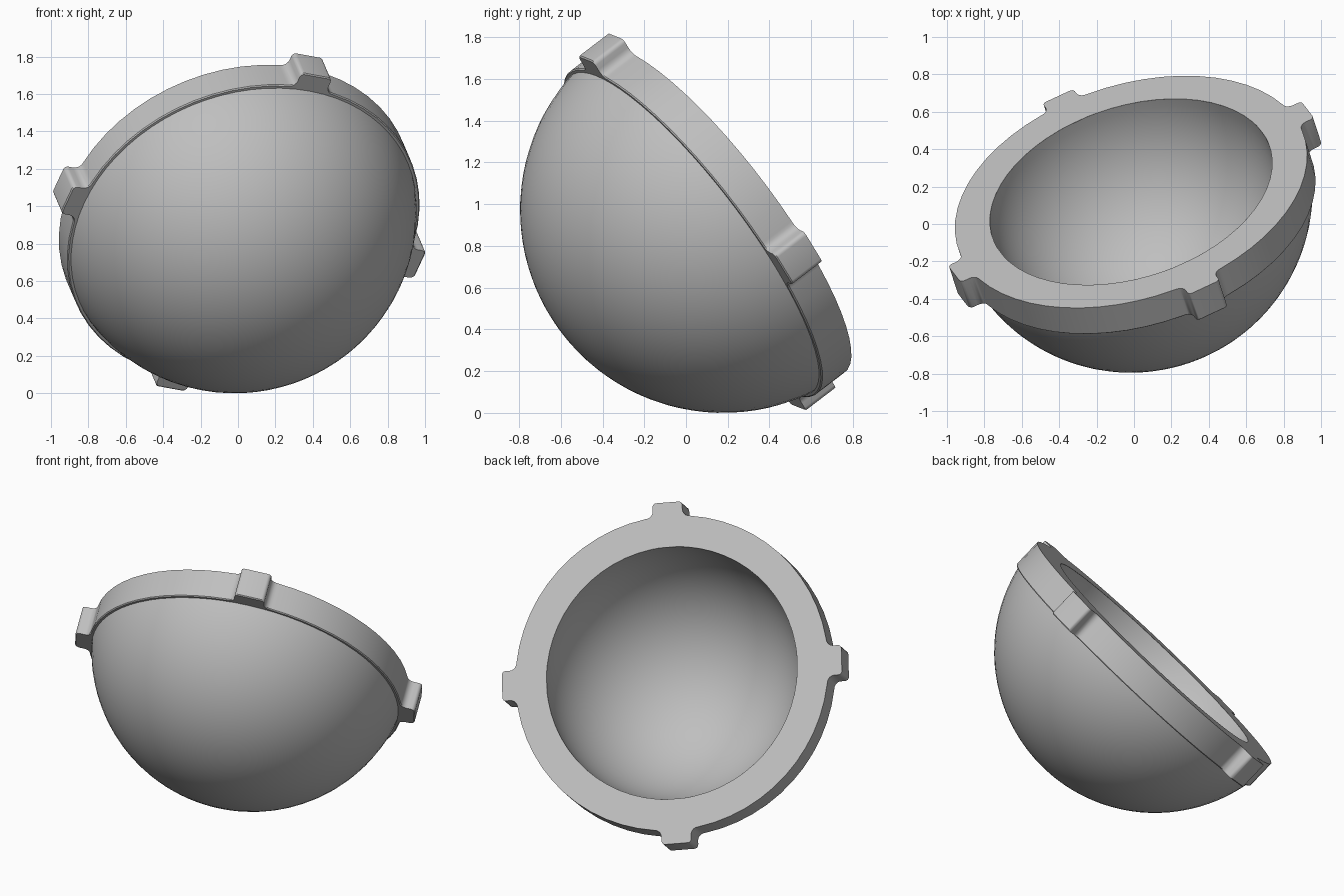
import bpy, bmesh, math
from mathutils import Matrix, Vector

if "Cube" in bpy.data.objects:
    bpy.data.objects.remove(bpy.data.objects["Cube"])

R, R_IN, TAB_R = 0.973, 0.78, 1.056     # ball, cavity and tab radii
TOP, LOW = -0.008, -0.193               # rim heights along the bowl axis

# Tilted frame: Z is the opening direction, X points at one tab
axis = Vector((-0.25, 0.77, 0.587)).normalized()
tab = Vector((0.371, -0.484, 0.793))
tab = (tab - axis * tab.dot(axis)).normalized()
side = axis.cross(tab)
frame = Matrix((tab, side, axis)).transposed().to_4x4()
frame.translation = (-0.018, 0.178, 0.973)

grey = bpy.data.materials.new("grey")
grey.diffuse_color = (0.52, 0.52, 0.52, 1)
grey.use_nodes = True
grey.node_tree.nodes["Principled BSDF"].inputs["Base Color"].default_value = grey.diffuse_color


def finish(bm, name):
    bmesh.ops.remove_doubles(bm, verts=bm.verts, dist=1e-5)
    bmesh.ops.recalc_face_normals(bm, faces=bm.faces)
    me = bpy.data.meshes.new(name)
    bm.to_mesh(me)
    bm.free()
    me.transform(frame)
    me.materials.append(grey)
    ob = bpy.data.objects.new(name, me)
    bpy.context.collection.objects.link(ob)
    bpy.ops.object.select_all(action='DESELECT')
    ob.select_set(True)
    bpy.context.view_layer.objects.active = ob
    bpy.ops.object.shade_smooth_by_angle(angle=math.radians(35))


# Bowl: outer and inner hemispheres as one revolved closed wall
start = math.asin(0.1 / R)
prof = []
for i in range(25):
    a = math.pi / 2 + (start - math.pi / 2) * i / 24
    prof.append((R * math.cos(a), -R * math.sin(a)))
prof[-1] = (0.9, -0.1)
for i in range(25):
    a = math.pi / 2 * i / 24
    prof.append((R_IN * math.cos(a), TOP - R_IN * math.sin(a)))
bm = bmesh.new()
vs = [bm.verts.new((max(r, 0) if r > 1e-6 else 0, 0, z)) for r, z in prof]
es = [bm.edges.new(p) for p in zip(vs, vs[1:])]
bmesh.ops.spin(bm, geom=vs + es, cent=(0, 0, 0), axis=(0, 0, 1),
               angle=math.tau, steps=72, use_merge=False)
finish(bm, "bowl")

# Rim outline: ring with four filleted, round-cornered tabs
half, fil, rnd = 0.092, 0.045, 0.022
t0 = half + fil
r0 = math.sqrt(R * R - t0 * t0)
tab_pts = []
for i in range(6):                      # concave fillet at the tab root
    a = math.pi / 2 * i / 5
    tab_pts.append((r0 + fil * (1 - math.cos(a)), -t0 + fil * math.sin(a)))
for i in range(5):                      # rounded outer corner
    a = math.pi / 2 * i / 4
    tab_pts.append((TAB_R - rnd + rnd * math.sin(a),
                    -half + rnd - rnd * math.cos(a)))
tab_pts += [(x, -y) for x, y in reversed(tab_pts)]
gap = math.asin(t0 / R)
outline = []
for q in range(4):
    pts = list(tab_pts)
    for i in range(1, 12):
        a = gap + (math.pi / 2 - 2 * gap) * i / 12
        pts.append((R * math.cos(a), R * math.sin(a)))
    c, s = [(1, 0), (0, 1), (-1, 0), (0, -1)][q]
    outline += [(x * c - y * s, x * s + y * c) for x, y in pts]

# Rim: flat top, outer wall, thin bottom chamfer and underside
bm = bmesh.new()


def loop(z, radius=None, scale=1):
    out = []
    for x, y in outline:
        k = radius / math.hypot(x, y) if radius else scale
        out.append(bm.verts.new((x * k, y * k, z)))
    return out


loops = [loop(TOP, R_IN), loop(TOP), loop(LOW + 0.006),
         loop(LOW, scale=0.994), loop(LOW, 0.9)]
n = len(outline)
for a, b in zip(loops, loops[1:] + loops[:1]):
    for i in range(n):
        j = (i + 1) % n
        bm.faces.new((a[i], a[j], b[j], b[i]))
finish(bm, "rim_with_tabs")
